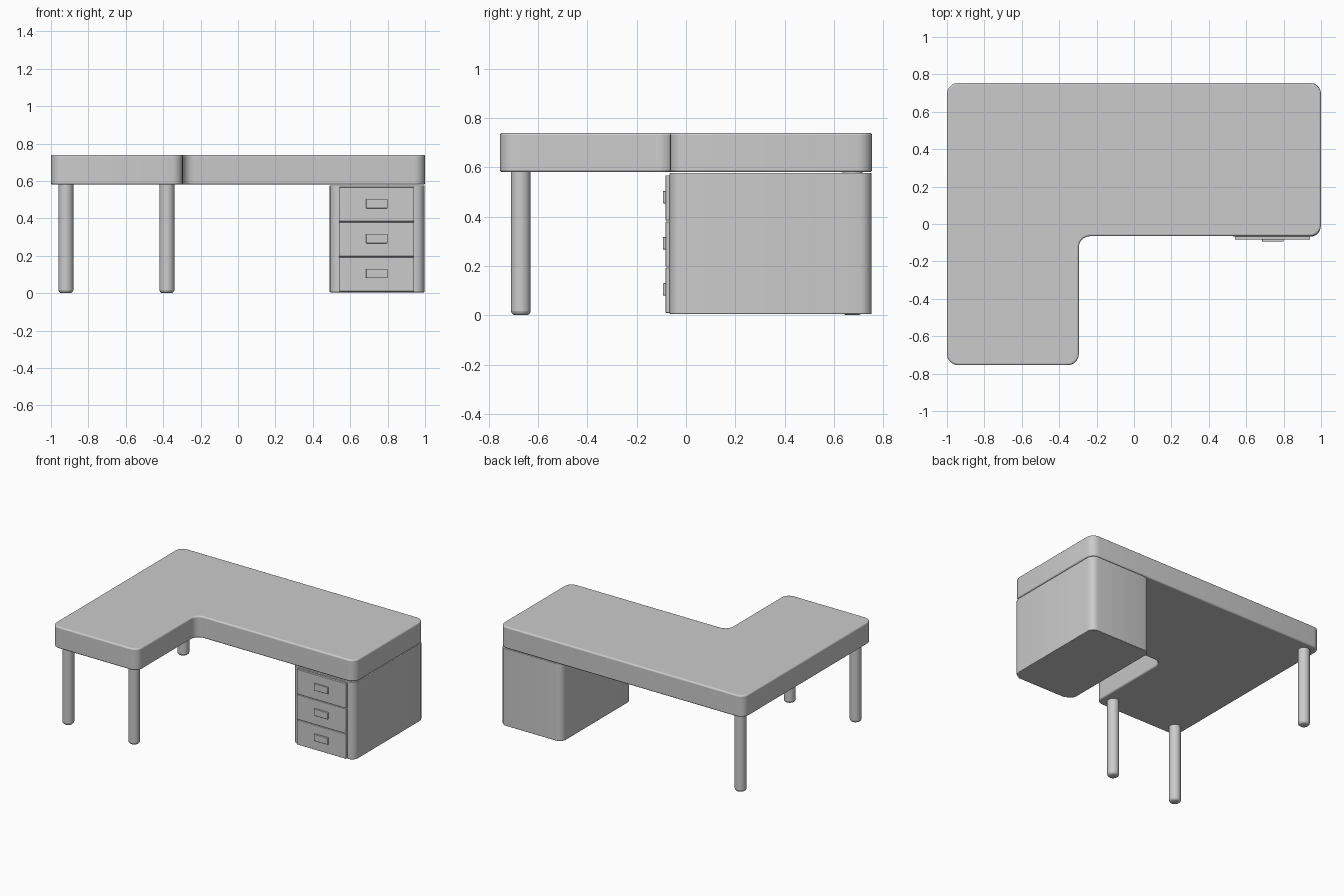
import bpy, bmesh, math

cube = bpy.data.objects.get("Cube")
if cube:
    bpy.data.objects.remove(cube, do_unlink=True)

grey = bpy.data.materials.new("plain_grey")
grey.use_nodes = True
colour = (0.6, 0.6, 0.6, 1)
grey.diffuse_color = colour
grey.node_tree.nodes["Principled BSDF"].inputs["Base Color"].default_value = colour


def finish(name, bm, edge):
    """Turn a bmesh into a smooth object with softened rim edges."""
    bmesh.ops.recalc_face_normals(bm, faces=bm.faces)
    mesh = bpy.data.meshes.new(name)
    bm.to_mesh(mesh)
    bm.free()
    mesh.materials.append(grey)
    obj = bpy.data.objects.new(name, mesh)
    bpy.context.collection.objects.link(obj)
    bevel = obj.modifiers.new("soft_edges", "BEVEL")
    bevel.width = edge
    bevel.segments = 3
    bevel.limit_method = "ANGLE"
    bevel.angle_limit = math.radians(50)
    bpy.ops.object.select_all(action="DESELECT")
    obj.select_set(True)
    bpy.context.view_layer.objects.active = obj
    bpy.ops.object.shade_smooth_by_angle(angle=math.radians(35))
    return obj


def slab(name, outline, z0, z1, corner, edge):
    """Extrude an outline upwards and round its upright corners."""
    bm = bmesh.new()
    base = bm.faces.new([bm.verts.new((x, y, z0)) for x, y in outline])
    new = bmesh.ops.extrude_face_region(bm, geom=[base], use_keep_orig=True)["geom"]
    top = [v for v in new if isinstance(v, bmesh.types.BMVert)]
    bmesh.ops.translate(bm, verts=top, vec=(0, 0, z1 - z0))
    if corner:
        upright = [e for e in bm.edges
                   if abs(e.verts[0].co.z - e.verts[1].co.z) > 0.001]
        bmesh.ops.bevel(bm, geom=upright, offset=corner, segments=5,
                        profile=0.5, affect="EDGES")
    return finish(name, bm, edge)


def box(name, x0, x1, y0, y1, z0, z1, corner=0, edge=0.003):
    return slab(name, [(x0, y0), (x1, y0), (x1, y1), (x0, y1)], z0, z1, corner, edge)


# L-shaped top
slab("desk_top", [(-1, -0.755), (-0.295, -0.755), (-0.295, -0.065),
                  (1, -0.065), (1, 0.755), (-1, 0.755)], 0.58, 0.74, 0.06, 0.01)

# Drawer cabinet
box("cabinet", 0.49, 0.997, -0.067, 0.753, 0.005, 0.577, 0.05, 0.004)

# Drawer fronts and handles
for i in range(3):
    z = 0.01 + i * 0.187
    box(f"drawer_front_{i + 1}", 0.54, 0.942, -0.083, -0.06, z, z + 0.183)
    box(f"drawer_handle_{i + 1}", 0.685, 0.8, -0.094, -0.08, z + 0.07, z + 0.12)

# Round legs with softened feet
for name, x, y in (("front_right_leg", -0.92, -0.67),
                   ("front_inner_leg", -0.38, -0.67),
                   ("back_right_leg", -0.92, 0.675)):
    bm = bmesh.new()
    bmesh.ops.create_cone(bm, cap_ends=True, segments=32,
                          radius1=0.04, radius2=0.04, depth=0.6)
    bmesh.ops.translate(bm, verts=bm.verts, vec=(x, y, 0.3))
    finish(name, bm, 0.018)
